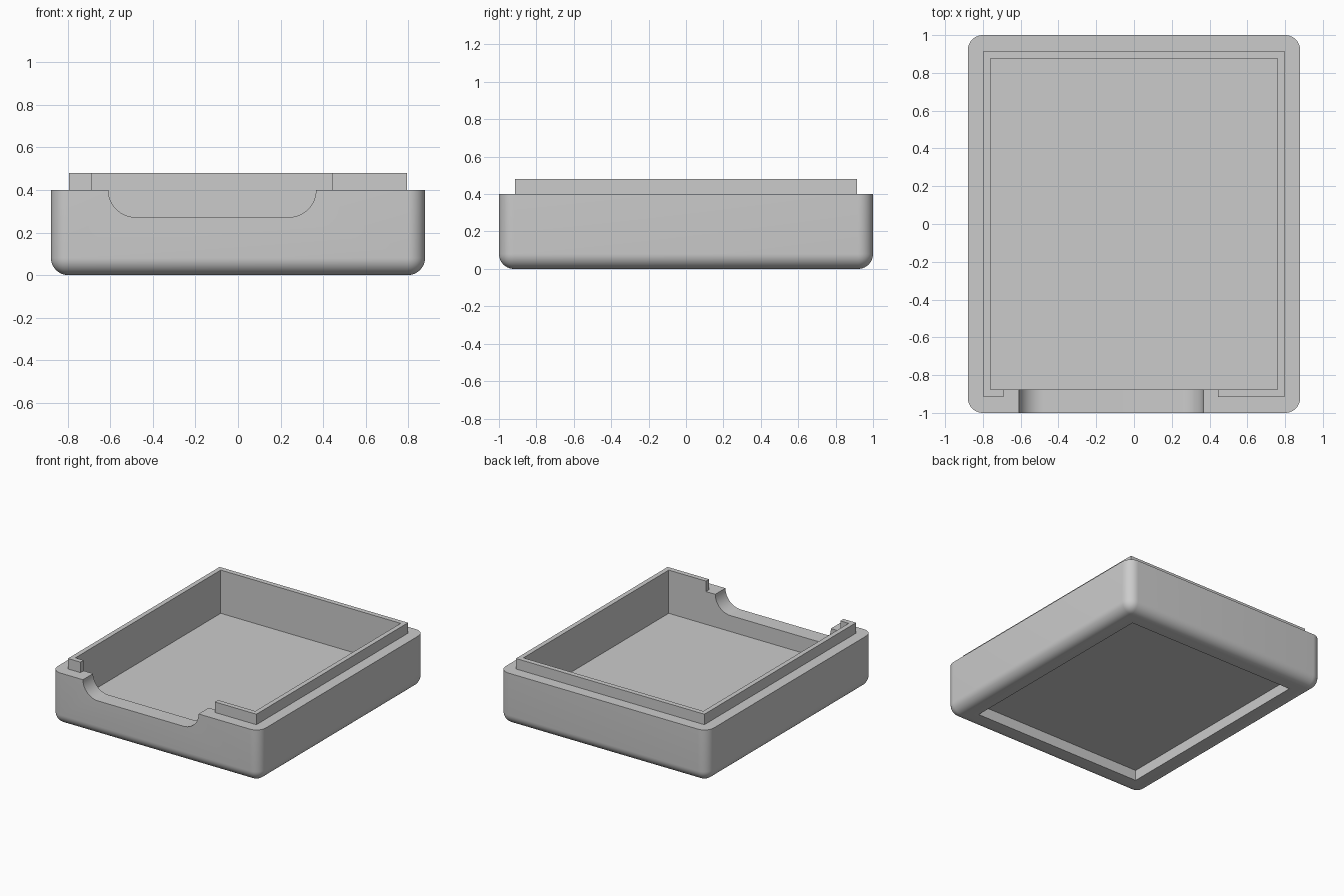
import bpy, bmesh, math

cube = bpy.data.objects.get("Cube")
if cube:
    bpy.data.objects.remove(cube, do_unlink=True)

gray = bpy.data.materials.new("plain gray")
gray.use_nodes = True
gray.diffuse_color = (0.6, 0.6, 0.6, 1)
gray.node_tree.nodes["Principled BSDF"].inputs["Base Color"].default_value = (0.6, 0.6, 0.6, 1)


def finish(name, bm):
    bmesh.ops.recalc_face_normals(bm, faces=bm.faces[:])
    mesh = bpy.data.meshes.new(name)
    bm.to_mesh(mesh)
    bm.free()
    mesh.materials.append(gray)
    obj = bpy.data.objects.new(name, mesh)
    bpy.context.collection.objects.link(obj)
    return obj


def box(name, x0, x1, y0, y1, z0, z1, radius=0):
    """Box; a radius rounds every edge except those of the top face."""
    bm = bmesh.new()
    bmesh.ops.create_cube(bm, size=1)
    for v in bm.verts:
        v.co = (x1 if v.co.x > 0 else x0, y1 if v.co.y > 0 else y0, z1 if v.co.z > 0 else z0)
    if radius:
        edges = [e for e in bm.edges if min(v.co.z for v in e.verts) < z1]
        bmesh.ops.bevel(bm, geom=edges, offset=radius, offset_type='OFFSET',
                        segments=10, profile=0.5, affect='EDGES')
    return finish(name, bm)


def extrude_y(name, outline, y0, y1):
    bm = bmesh.new()
    face = bm.faces.new([bm.verts.new((x, y0, z)) for x, z in outline])
    new = bmesh.ops.extrude_face_region(bm, geom=[face])["geom"]
    moved = [g for g in new if isinstance(g, bmesh.types.BMVert)]
    bmesh.ops.translate(bm, vec=(0, y1 - y0, 0), verts=moved)
    return finish(name, bm)


def combine(target, tool, operation):
    mod = target.modifiers.new("combine", 'BOOLEAN')
    mod.operation, mod.solver, mod.object = operation, 'EXACT', tool
    bpy.context.view_layer.objects.active = target
    bpy.ops.object.modifier_apply(modifier=mod.name)
    bpy.data.objects.remove(tool, do_unlink=True)


# Outer shell with rounded sides and bottom
tray = box("tray", -0.88, 0.88, -1, 1, 0, 0.4, radius=0.08)

# Raised lip, open along part of the front
lip = box("lip", -0.796, 0.796, -0.915, 0.915, 0.3, 0.48)
combine(lip, box("lip_gap", -0.69, 0.445, -1.1, -0.8, 0.2, 0.6), 'DIFFERENCE')
combine(tray, lip, 'UNION')

# Inner cavity and underside recess
combine(tray, box("cavity", -0.76, 0.76, -0.877, 0.877, 0.15, 0.7), 'DIFFERENCE')
combine(tray, box("recess", -0.717, 0.717, -0.837, 0.837, -0.2, 0.08), 'DIFFERENCE')

# Round-cornered notch through the front wall
left, right, low, r = -0.61, 0.367, 0.272, 0.128
outline = [(left, 0.6)]
for centre, start in ((left + r, 180), (right - r, 270)):
    for i in range(13):
        a = math.radians(start + 90 * i / 12)
        outline.append((centre + r * math.cos(a), low + r + r * math.sin(a)))
outline.append((right, 0.6))
combine(tray, extrude_y("notch", outline, -1.1, -0.8), 'DIFFERENCE')

# Smooth rounds, crisp edges
bpy.ops.object.select_all(action='DESELECT')
tray.select_set(True)
bpy.context.view_layer.objects.active = tray
bpy.ops.object.shade_smooth_by_angle(angle=math.radians(30))
